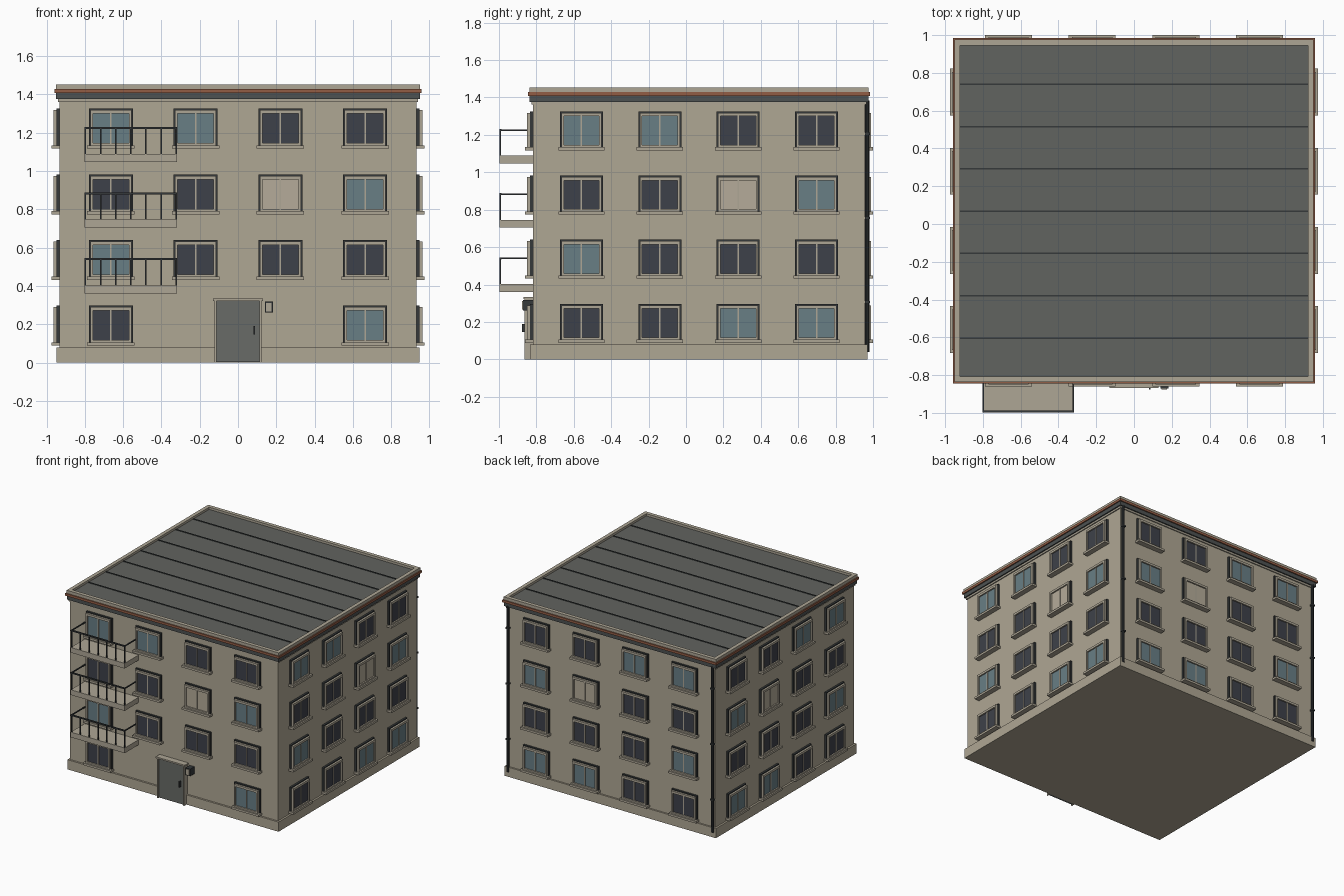
import bpy, bmesh, math
from mathutils import Matrix, Vector

if "Cube" in bpy.data.objects:
    bpy.data.objects.remove(bpy.data.objects["Cube"])


def material(name, rgb):
    m = bpy.data.materials.new(name)
    m.diffuse_color = (*rgb, 1)
    m.use_nodes = True
    m.node_tree.nodes["Principled BSDF"].inputs["Base Color"].default_value = m.diffuse_color
    return m


WALL = material("wall beige", (0.43, 0.385, 0.295))
TRIM = material("trim beige", (0.42, 0.38, 0.30))
DARK = material("dark metal", (0.035, 0.04, 0.042))
GUTTER = material("gutter grey", (0.075, 0.085, 0.085))
ROOF = material("roof grey", (0.12, 0.125, 0.115))
DOOR = material("door grey", (0.14, 0.145, 0.135))
BRICK = material("brick red", (0.29, 0.11, 0.06))
NIGHT = material("dark glass", (0.048, 0.053, 0.068))
BLUE = material("blue glass", (0.14, 0.21, 0.235))
BLIND = material("blind beige", (0.46, 0.41, 0.32))

parts = {}


def part(name, mat):
    return parts.setdefault(name, (bmesh.new(), mat))[0]


def box(name, mat, a, b):
    """Add a box between two corners to the named part."""
    a, b = Vector(a), Vector(b)
    size = [abs(p - q) for p, q in zip(a, b)]
    m = Matrix.Translation((a + b) / 2) @ Matrix.Diagonal((*size, 1))
    bmesh.ops.create_cube(part(name, mat), size=1, matrix=m)


def pipe(name, mat, x, y, z0, z1, r, sides=8):
    bmesh.ops.create_cone(part(name, mat), cap_ends=True, segments=sides,
                          radius1=r, radius2=r, depth=z1 - z0,
                          matrix=Matrix.Translation((x, y, (z0 + z1) / 2)))


X, Y0, Y1 = 0.932, -0.818, 0.957       # wall planes
YC = (Y0 + Y1) / 2
FLOOR = 0.343

# walls and plinth
box("walls", WALL, (-X, Y0, 0), (X, Y1, 1.40))
box("plinth", WALL, (-0.947, Y0 - 0.015, 0), (0.947, Y1 + 0.013, 0.078))

# roof edge: moulding, gutter band, brick course, parapet
for name, mat, e, z0, z1 in (("eaves_moulding", TRIM, 0.008, 1.362, 1.378),
                             ("gutter_band", GUTTER, 0.018, 1.377, 1.41),
                             ("brick_course", BRICK, 0.027, 1.409, 1.428)):
    box(name, mat, (-X - e, Y0 - e, z0), (X + e, Y1 + e, z1))
E, T = 0.019, 0.03
for s in (-1, 1):
    xa = s * (X + E)
    box("parapet", TRIM, (xa, Y0 - E, 1.42), (xa - s * T, Y1 + E, 1.452))
for y, s in ((Y0 - E, 1), (Y1 + E, -1)):
    box("parapet", TRIM, (-X - E + T, y, 1.42), (X + E - T, y + s * T, 1.452))

# roof deck with seams
box("roof_deck", ROOF, (-0.93, Y0 + 0.005, 1.40), (0.93, Y1 - 0.005, 1.434))
for i in range(7):
    y = 0.068 + (i - 3) * 0.224
    box("roof_seams", DARK, (-0.92, y - 0.004, 1.43), (0.92, y + 0.004, 1.439))

# each facade maps (along, outward, up) to world space
facades = {
    "front": lambda u, o, z: (u, Y0 - o, z),
    "back": lambda u, o, z: (u, Y1 + o, z),
    "right": lambda u, o, z: (X + o, YC + u, z),
    "left": lambda u, o, z: (-X - o, YC + u, z),
}
GLASS = {"d": ("dark_panes", NIGHT), "b": ("blue_panes", BLUE), "c": ("blind_panes", BLIND)}
PATTERN = ("ddbb", "bddd", "ddcb", "bbdd")   # floors from the ground up


def window(f, u, z, kind):
    def bx(name, mat, u0, u1, o0, o1, z0, z1):
        box(name, mat, f(u + u0, o0, z + z0), f(u + u1, o1, z + z1))
    w, h = 0.115, 0.19
    bx("window_casings", DARK, -w, w, -0.01, 0.016, 0, h + 0.002)
    # beige surround
    a, t = 0.107, 0.013
    bx("window_frames", TRIM, -a, -a + t, 0.01, 0.032, 0, h - 0.006)
    bx("window_frames", TRIM, a - t, a, 0.01, 0.032, 0, h - 0.006)
    bx("window_frames", TRIM, -a + t, a - t, 0.01, 0.032, h - 0.024, h - 0.006)
    bx("window_frames", TRIM, -a + t, a - t, 0.01, 0.032, 0, 0.012)
    bx("window_mullions", TRIM, -0.004, 0.004, 0.015, 0.026, 0.012, h - 0.024)
    # glass and sill
    bx(*GLASS[kind], -a + t, a - t, 0.014, 0.021, 0.012, h - 0.024)
    bx("window_sills", TRIM, -0.124, 0.124, -0.01, 0.043, -0.017, 0)


for side, f in facades.items():
    step = 0.443 if side in ("front", "back") else 0.419
    for row in range(4):
        for col in range(4):
            if side == "front" and row == 0 and col in (1, 2):
                continue
            window(f, (col - 1.5) * step, 0.105 + row * FLOOR, PATTERN[row][col])

# balconies with railings
BX0, BX1, BY = -0.802, -0.318, -0.997
for row in range(1, 4):
    z = 0.361 + (row - 1) * FLOOR
    top = z + 0.184
    box("balcony_slabs", TRIM, (BX0, BY, z), (BX1, Y0 + 0.01, z + 0.042))
    box("balcony_rails", DARK, (BX0, BY, top - 0.01), (BX1, BY + 0.01, top))
    for x in (BX0, BX1 - 0.008):
        box("balcony_rails", DARK, (x, BY, top - 0.009), (x + 0.008, Y0, top - 0.001))
    for i in range(7):
        x = BX0 + 0.005 + i * (BX1 - BX0 - 0.01) / 6
        box("balcony_balusters", DARK, (x - 0.004, BY + 0.001, z + 0.04),
            (x + 0.004, BY + 0.009, top - 0.005))

# entrance door, frame, handle
box("door", DOOR, (-0.115, Y0, 0.003), (0.115, Y0 - 0.035, 0.322))
for s in (-1, 1):
    box("door_frame", TRIM, (s * 0.113, Y0, 0), (s * 0.122, Y0 - 0.045, 0.322))
box("door_frame", TRIM, (-0.13, Y0, 0.322), (0.13, Y0 - 0.05, 0.334))
box("door_handle", DARK, (0.08, Y0 - 0.034, 0.145), (0.088, Y0 - 0.058, 0.19))

# entry panel beside the door
box("entry_panel", DARK, (0.14, Y0, 0.26), (0.182, Y0 - 0.054, 0.318))
box("entry_panel_face", TRIM, (0.146, Y0 - 0.05, 0.267), (0.176, Y0 - 0.058, 0.311))

# downpipes at the back corners
for s in (-1, 1):
    pipe("downpipes", DARK, s * 0.918, Y1 + 0.012, 0.04, 1.385, 0.011)
    for z in (0.3, 0.75, 1.2):
        box("pipe_brackets", DARK, (s * 0.918 - 0.014, Y1, z), (s * 0.918 + 0.014, Y1 + 0.026, z + 0.012))

# turn every part into an object
for name, (bm, mat) in parts.items():
    bmesh.ops.recalc_face_normals(bm, faces=bm.faces)
    me = bpy.data.meshes.new(name)
    bm.to_mesh(me)
    bm.free()
    me.materials.append(mat)
    bpy.context.collection.objects.link(bpy.data.objects.new(name, me))
